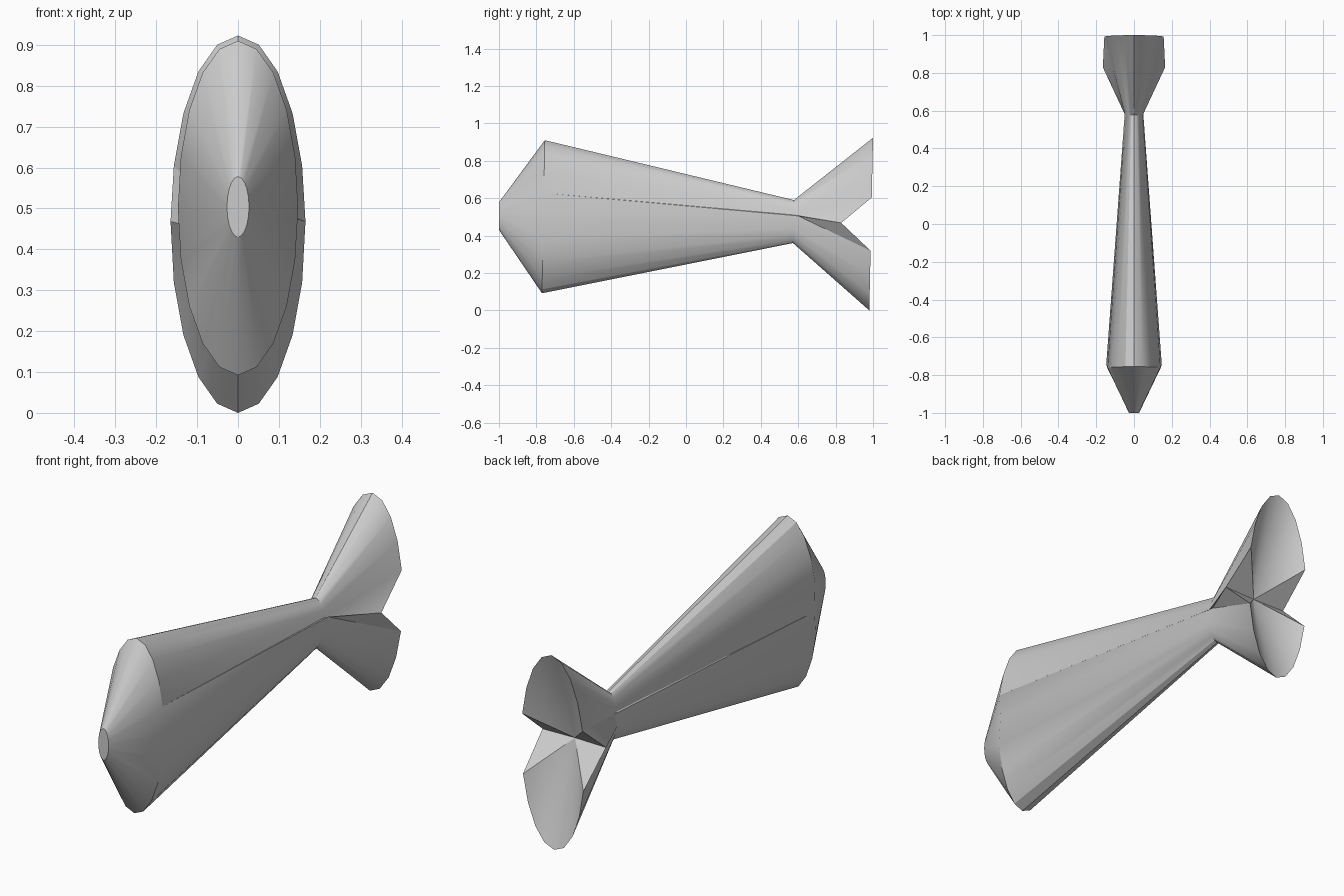
import bpy, bmesh, math

if "Cube" in bpy.data.objects:
    bpy.data.objects.remove(bpy.data.objects["Cube"])

SIDES = 20

def ring(bm, y_bottom, y_top, z_bottom, z_top, half_width, side=None):
    """Upright, slightly tilted ellipse; side = (y, z) moves the two side points."""
    verts = []
    zc, rz = (z_top + z_bottom) / 2, (z_top - z_bottom) / 2
    for i in range(SIDES):
        a = math.tau * i / SIDES
        t = (math.sin(a) + 1) / 2
        y = y_bottom + (y_top - y_bottom) * t
        z = zc + rz * math.sin(a)
        if side and i in (0, SIDES // 2):
            y, z = side
        verts.append(bm.verts.new((half_width * math.cos(a), y, z)))
    return verts

def bridge(bm, front, back):
    for i in range(SIDES):
        j = (i + 1) % SIDES
        bm.faces.new((front[i], front[j], back[i]))
        bm.faces.new((front[j], back[j], back[i]))

bm = bmesh.new()

# Body sections: mouth, deepest point, tail root, forked tail rim
rings = [
    ring(bm, -1.0, -1.0, 0.43, 0.578, 0.027),
    ring(bm, -0.77, -0.755, 0.092, 0.91, 0.147, (-0.745, 0.50)),
    ring(bm, 0.572, 0.577, 0.36, 0.59, 0.048, (0.60, 0.505)),
    ring(bm, 0.98, 1.0, 0.0, 0.923, 0.165, (0.83, 0.468)),
]
for front, back in zip(rings, rings[1:]):
    bridge(bm, front, back)

# Flat mouth cap
bm.faces.new(rings[0])

# Hollow tail end: fan into a sunken centre
centre = bm.verts.new((0, 0.825, 0.468))
rim = rings[-1]
for i in range(SIDES):
    bm.faces.new((rim[i], rim[(i + 1) % SIDES], centre))

bmesh.ops.recalc_face_normals(bm, faces=bm.faces)
mesh = bpy.data.meshes.new("fish_body")
bm.to_mesh(mesh)
bm.free()

fish = bpy.data.objects.new("fish_body", mesh)
bpy.context.collection.objects.link(fish)
bpy.context.view_layer.objects.active = fish
fish.select_set(True)
bpy.ops.object.shade_smooth_by_angle(angle=math.radians(32))
